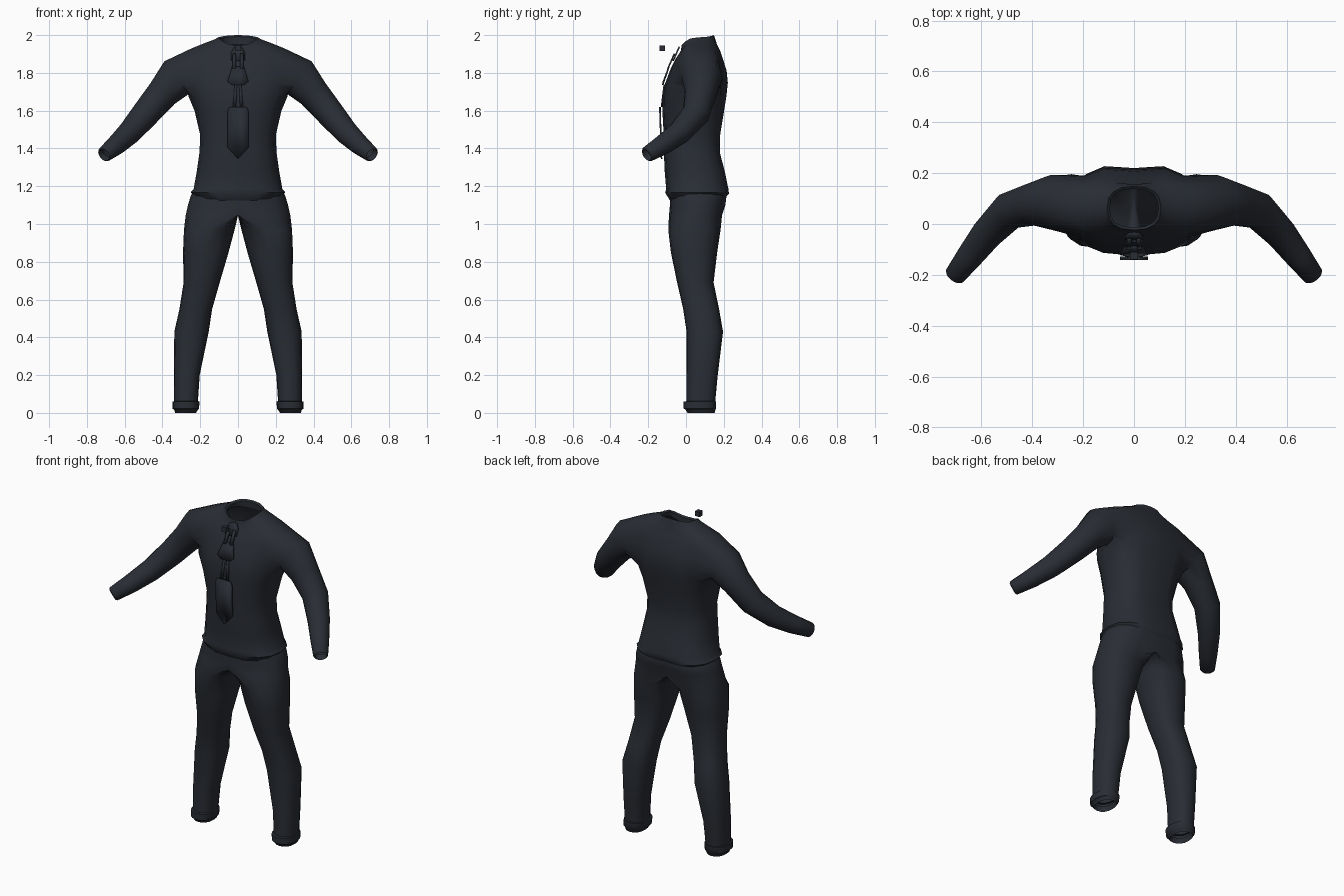
import bpy, bmesh, math
from mathutils import Vector

if "Cube" in bpy.data.objects:
    bpy.data.objects.remove(bpy.data.objects["Cube"])

mat = bpy.data.materials.new("dark_cloth")
mat.diffuse_color = (0.022, 0.026, 0.034, 1)
mat.use_nodes = True
mat.node_tree.nodes["Principled BSDF"].inputs["Base Color"].default_value = mat.diffuse_color


def spow(v, p):
    return math.copysign(abs(v) ** p, v)


def finish(bm, name, mirror=True, thick=0, angle=50):
    bmesh.ops.recalc_face_normals(bm, faces=bm.faces)
    me = bpy.data.meshes.new(name)
    bm.to_mesh(me)
    bm.free()
    ob = bpy.data.objects.new(name, me)
    bpy.context.collection.objects.link(ob)
    me.materials.append(mat)
    if thick:
        ob.modifiers.new("thickness", 'SOLIDIFY').thickness = thick
    if mirror:
        m = ob.modifiers.new("mirror", 'MIRROR')
        m.use_clip = True
        m.merge_threshold = 0.0005
    bpy.ops.object.select_all(action='DESELECT')
    ob.select_set(True)
    bpy.context.view_layer.objects.active = ob
    bpy.ops.object.shade_smooth_by_angle(angle=math.radians(angle))
    return ob


def stitch(bm, a, b, closed=True):
    n = len(a)
    for i in range(n if closed else n - 1):
        j = (i + 1) % n
        q = [a[i], a[j], b[j], b[i]]
        if any(abs(v.co.x) > 1e-5 for v in q):  # nothing on the mirror plane
            bm.faces.new(q)


# Shirt: half torso rows (half width, y front, y back, z side, z front, z back)
rows = [
    (.215, -.085, .205, 1.125, 1.125, 1.125), (.25, -.11, .238, 1.168, 1.165, 1.16),
    (.235, -.105, .235, 1.185, 1.185, 1.185), (.218, -.113, .215, 1.28, 1.28, 1.28),
    (.204, -.117, .188, 1.38, 1.38, 1.38), (.20, -.118, .19, 1.47, 1.47, 1.47),
    (.23, -.125, .212, 1.60, 1.60, 1.60), (.262, -.124, .225, 1.675, 1.67, 1.68),
    (.262, -.112, .232, 1.74, 1.74, 1.75), (.26, -.095, .225, 1.81, 1.785, 1.81),
    (.255, -.078, .205, 1.88, 1.83, 1.87), (.245, -.058, .188, 1.93, 1.87, 1.915),
    (.165, -.038, .17, 1.962, 1.90, 1.95), (.122, -.026, .155, 1.978, 1.92, 1.978),
    (.106, -.024, .148, 1.988, 1.945, 2.0), (.096, -.014, .138, 1.98, 1.938, 1.992),
    (.10, -.014, .14, 1.955, 1.90, 1.95)]
COLS = 8
bm = bmesh.new()
grid = []
for w, yf, yb, zs, zf, zb in rows:
    ring = []
    for c in range(COLS + 1):
        a = math.pi * (c / COLS - .5)
        s = math.sin(a)
        x = 0 if c in (0, COLS) else w * spow(math.cos(a), .8)
        y = (yf + yb) / 2 + (yb - yf) / 2 * spow(s, .8)
        if c == COLS and w > .15:
            y -= .018                        # spine groove
        z = zs + ((zf if s < 0 else zb) - zs) * s * s
        ring.append(bm.verts.new((x, y, z)))
    grid.append(ring)
R0, R1, C0, C1 = 7, 11, 2, 6                 # arm hole
for r in range(len(rows) - 1):
    for c in range(COLS):
        if not (R0 <= r < R1 and C0 <= c < C1):
            stitch(bm, grid[r][c:c + 2], grid[r + 1][c:c + 2], False)
loop = ([grid[R0][c] for c in range(C0, C1)] + [grid[r][C1] for r in range(R0, R1)] +
        [grid[R1][c] for c in range(C1, C0, -1)] + [grid[r][C0] for r in range(R1, R0, -1)])

# Sleeve grown from the arm hole: centre and radius
arm = [(.325, .085, 1.775, .108), (.40, .077, 1.69, .084), (.49, .052, 1.583, .074),
       (.575, -.035, 1.483, .063), (.645, -.125, 1.418, .053), (.705, -.203, 1.37, .042)]
pts = [Vector((.24, .08, 1.81))] + [Vector(a[:3]) for a in arm]
pts.append(pts[-1] * 2 - pts[-2])


def sleeve_ring(c, d, r):
    u = (Vector((0, 1, 0)) - d * d.y).normalized()
    v = d.cross(u)
    out = []
    for k in range(16):
        a = math.radians(-135 + 22.5 * k)
        out.append(bm.verts.new(c + u * r * math.cos(a) + v * r * math.sin(a)))
    return out


for i, a in enumerate(arm, 1):
    d = (pts[i + 1] - pts[i - 1]).normalized()
    ring = sleeve_ring(pts[i], d, a[3])
    stitch(bm, loop, ring)
    loop = ring
for shift, r in ((.008, .034), (-.03, .032)):   # cuff turned inward
    ring = sleeve_ring(pts[-2] + d * shift, d, r)
    stitch(bm, loop, ring)
    loop = ring
finish(bm, "shirt")

# Trousers: (z, x inner, x outer, y front, y back); pelvis rows have x inner 0
legs = [
    (1.19, 0, .225, -.085, .21), (1.15, 0, .25, -.085, .225), (1.10, 0, .265, -.085, .218),
    (1.045, 0, .277, -.09, .20), (.97, .018, .286, -.094, .183), (.85, .05, .291, -.08, .165),
    (.69, .097, .288, -.047, .146), (.55, .137, .31, -.015, .175), (.43, .155, .337, .003, .196),
    (.20, .203, .34, .003, .168), (.062, .212, .338, .003, .155), (.06, .203, .346, -.012, .16),
    (.022, .207, .346, -.012, .16), (.018, .212, .338, -.004, .156), (0, .222, .332, .008, .152),
    (.03, .23, .325, .018, .145)]
bm = bmesh.new()
prev = None
for z, xi, xo, yf, yb in legs:
    ring = []
    cy, dy = (yf + yb) / 2, (yb - yf) / 2
    for k in range(16):
        a = math.pi * (k / 8 - .5)
        co, si = spow(math.cos(a), .85), spow(math.sin(a), .85)
        if xi == 0:                          # pelvis: half ellipse closed on the centre plane
            x = xo * co if 0 < k < 8 else 0
            y = cy + dy * si - (.02 if k == 8 else 0)
        else:
            x = (xi + xo) / 2 + (xo - xi) / 2 * co
            y = cy + dy * si
        ring.append(bm.verts.new((x, y, z)))
    if prev:
        stitch(bm, prev, ring)
    prev = ring
finish(bm, "trousers")

# Necktie: flat plates following the chest
chest = [(1.3, -.121), (1.6, -.131), (1.67, -.13), (1.75, -.114), (1.83, -.084), (1.94, -.035)]


def front_y(z):
    for (z0, y0), (z1, y1) in zip(chest, chest[1:]):
        if z <= z1:
            return y0 + (y1 - y0) * (z - z0) / (z1 - z0)
    return chest[-1][1]


def plate(name, outline, mirror=True, lift=.003):
    bm = bmesh.new()
    bm.faces.new([bm.verts.new((x, front_y(z) - lift, z)) for x, z in outline])
    finish(bm, name, mirror, thick=.008, angle=30)


plate("tie_blade", [(0, 1.345), (.055, 1.405), (.055, 1.60), (.045, 1.62), (0, 1.62)])
plate("tie_strip", [(.01, 1.62), (.028, 1.62), (.018, 1.74), (.006, 1.74)])
plate("tie_middle", [(0, 1.735), (.03, 1.735), (.055, 1.755), (.032, 1.83), (0, 1.83)])
plate("tie_upper_strip", [(.012, 1.82), (.03, 1.82), (.028, 1.90), (.01, 1.90)], lift=.005)
plate("tie_knot", [(0, 1.865), (.036, 1.87), (.036, 1.91), (.02, 1.935), (0, 1.94)], lift=.004)

# Small loose stud in front of the collar
bm = bmesh.new()
bmesh.ops.create_cube(bm, size=.03)
bmesh.ops.translate(bm, verts=bm.verts, vec=(0, -.125, 1.93))
finish(bm, "collar_stud", mirror=False, angle=30)
